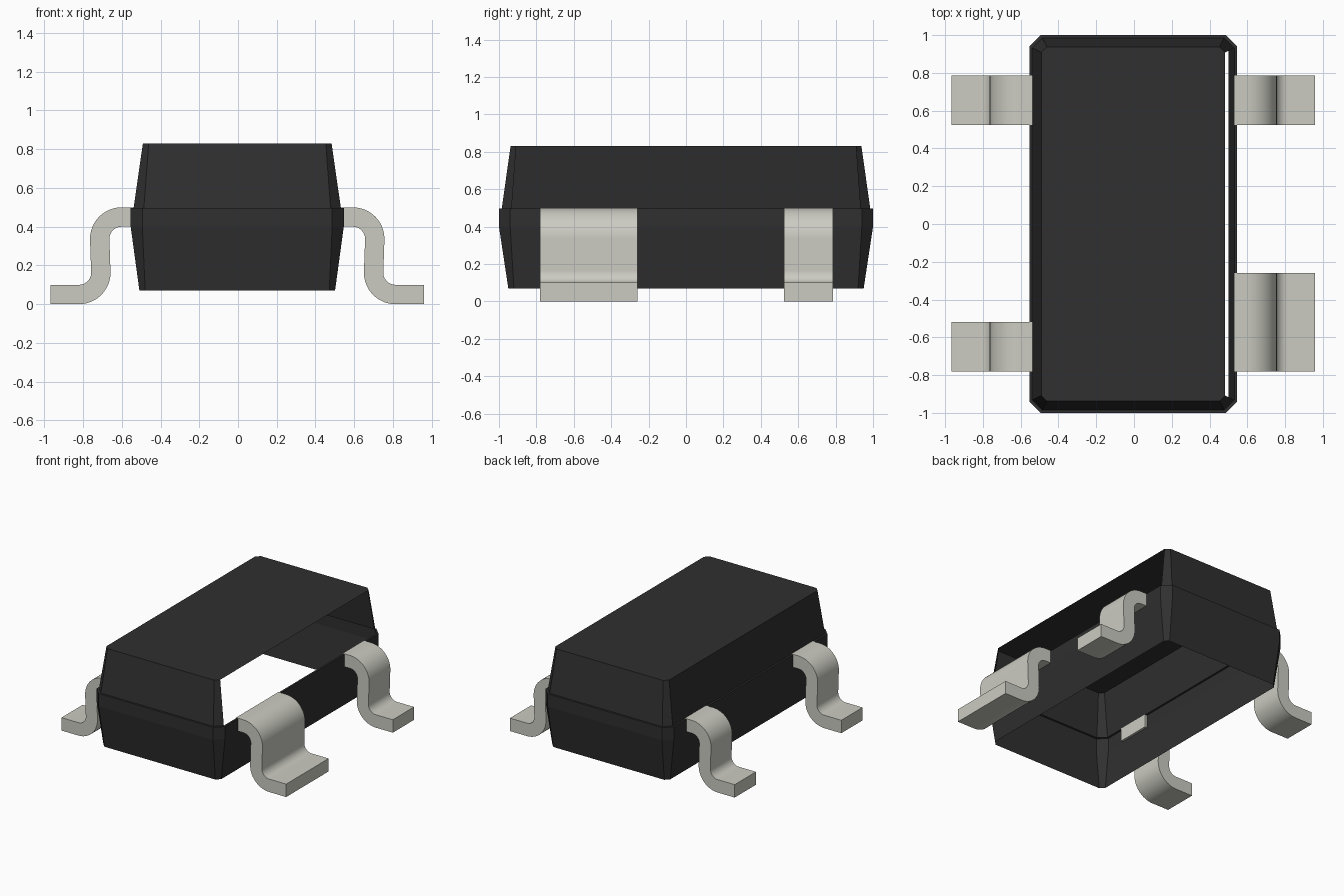
import bpy
import bmesh
from math import cos, sin, pi, radians

cube = bpy.data.objects.get("Cube")
if cube:
    bpy.data.objects.remove(cube, do_unlink=True)

OFFSET_X = -0.004


def make_material(name, rgb):
    mat = bpy.data.materials.new(name)
    mat.use_nodes = True
    mat.diffuse_color = (*rgb, 1)
    mat.node_tree.nodes["Principled BSDF"].inputs["Base Color"].default_value = (*rgb, 1)
    return mat


black = make_material("black plastic", (0.029, 0.029, 0.029))
metal = make_material("dull tin", (0.60, 0.60, 0.54))


def add_object(name, bm, mat):
    mesh = bpy.data.meshes.new(name)
    bm.to_mesh(mesh)
    bm.free()
    mesh.materials.append(mat)
    obj = bpy.data.objects.new(name, mesh)
    bpy.context.collection.objects.link(obj)
    obj.location.x = OFFSET_X
    return obj


def octagon(bm, x, y, cut, z):
    """Rectangle with cut corners; its first edge faces +x."""
    corners = [(x, -y + cut), (x, y - cut), (x - cut, y), (-x + cut, y),
               (-x, y - cut), (-x, -y + cut), (-x + cut, -y), (x - cut, -y)]
    return [bm.verts.new((px, py, z)) for px, py in corners]


# Body: tapered shell, open underneath and on the upper left side
def make_body():
    bm = bmesh.new()
    sections = [(0.505, 0.95, 0.03, 0.07), (0.55, 1.0, 0.06, 0.40),
                (0.55, 1.0, 0.06, 0.497), (0.535, 0.985, 0.053, 0.497),
                (0.487, 0.938, 0.03, 0.83)]
    rings = [octagon(bm, *s) for s in sections]
    for level, (low, high) in enumerate(zip(rings, rings[1:])):
        for i in range(8):
            if level == 3 and i == 0:
                continue
            j = (i + 1) % 8
            bm.faces.new((low[i], low[j], high[j], high[i]))
    bm.faces.new(rings[-1])
    return add_object("body", bm, black)


# Lead: S-shaped strip profile swept across its width
def lead_profile(steps=12):
    top, low = (0.597, 0.337), (0.817, 0.163)
    small, large = 0.063, 0.163

    def arc(centre, radius, start, end):
        angles = [start + (end - start) * k / steps for k in range(steps + 1)]
        return [(centre[0] + radius * cos(a), centre[1] + radius * sin(a)) for a in angles]

    outer = [(0.533, 0.50)] + arc(top, large, pi / 2, 0) + arc(low, small, pi, 1.5 * pi) + [(0.963, 0.10)]
    inner = [(0.963, 0)] + arc(low, large, 1.5 * pi, pi) + arc(top, small, 0, pi / 2) + [(0.533, 0.40)]
    return outer + inner


def make_lead(name, side, y0, y1):
    bm = bmesh.new()
    profile = [bm.verts.new((side * x, y0, z)) for x, z in lead_profile()]
    face = bm.faces.new(profile)
    result = bmesh.ops.extrude_face_region(bm, geom=[face])
    moved = [v for v in result["geom"] if isinstance(v, bmesh.types.BMVert)]
    bmesh.ops.translate(bm, verts=moved, vec=(0, y1 - y0, 0))
    bmesh.ops.recalc_face_normals(bm, faces=bm.faces[:])
    obj = add_object(name, bm, metal)
    bpy.ops.object.select_all(action="DESELECT")
    obj.select_set(True)
    bpy.context.view_layer.objects.active = obj
    bpy.ops.object.shade_smooth_by_angle(angle=radians(30))


make_body()
make_lead("wide_front_left_lead", 1, -0.78, -0.26)
make_lead("back_left_lead", 1, 0.525, 0.785)
make_lead("front_right_lead", -1, -0.78, -0.52)
make_lead("back_right_lead", -1, 0.525, 0.785)
